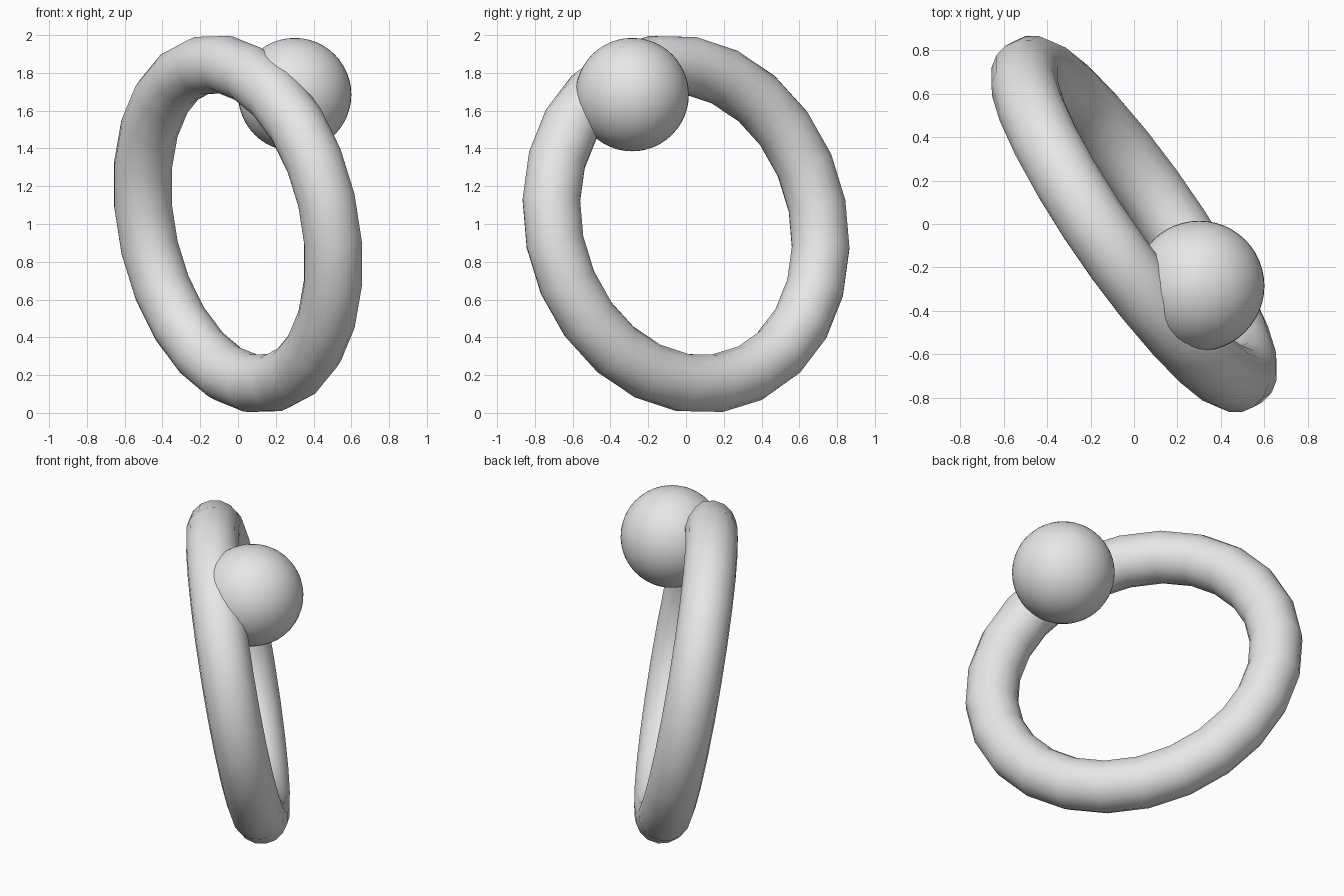
import bpy
from math import radians
from mathutils import Matrix, Vector

if "Cube" in bpy.data.objects:
    bpy.data.objects.remove(bpy.data.objects["Cube"])

# Single plain grey material
grey = bpy.data.materials.new("light_grey")
grey.use_nodes = True
colour = (0.8, 0.8, 0.8, 1)
grey.diffuse_color = colour
grey.node_tree.nodes["Principled BSDF"].inputs["Base Color"].default_value = colour


def finish(name):
    obj = bpy.context.object
    obj.name = name
    obj.data.materials.append(grey)
    bpy.ops.object.shade_smooth()
    return obj


# Ring frame: axis of the hole, steepest direction in the ring plane, and side
axis = Vector((0.809, 0.562, 0.175)).normalized()
up = Vector((0, 0, 1))
up = (up - axis * up.dot(axis)).normalized()
side = axis.cross(up)
tilt = Matrix((up, side, axis)).transposed().to_4x4()

# Tilted ring
bpy.ops.mesh.primitive_torus_add(major_radius=0.862, minor_radius=0.155,
                                 major_segments=24, minor_segments=16)
ring = finish("ring")
ring.matrix_world = (Matrix.Translation((0, 0, 1)) @ tilt
                     @ Matrix.Rotation(radians(-8.5), 4, "Z"))

# Ball resting against the upper part of the ring
bpy.ops.mesh.primitive_uv_sphere_add(segments=48, ring_count=24, radius=0.3,
                                     location=(0.3, -0.285, 1.685))
finish("ball")
